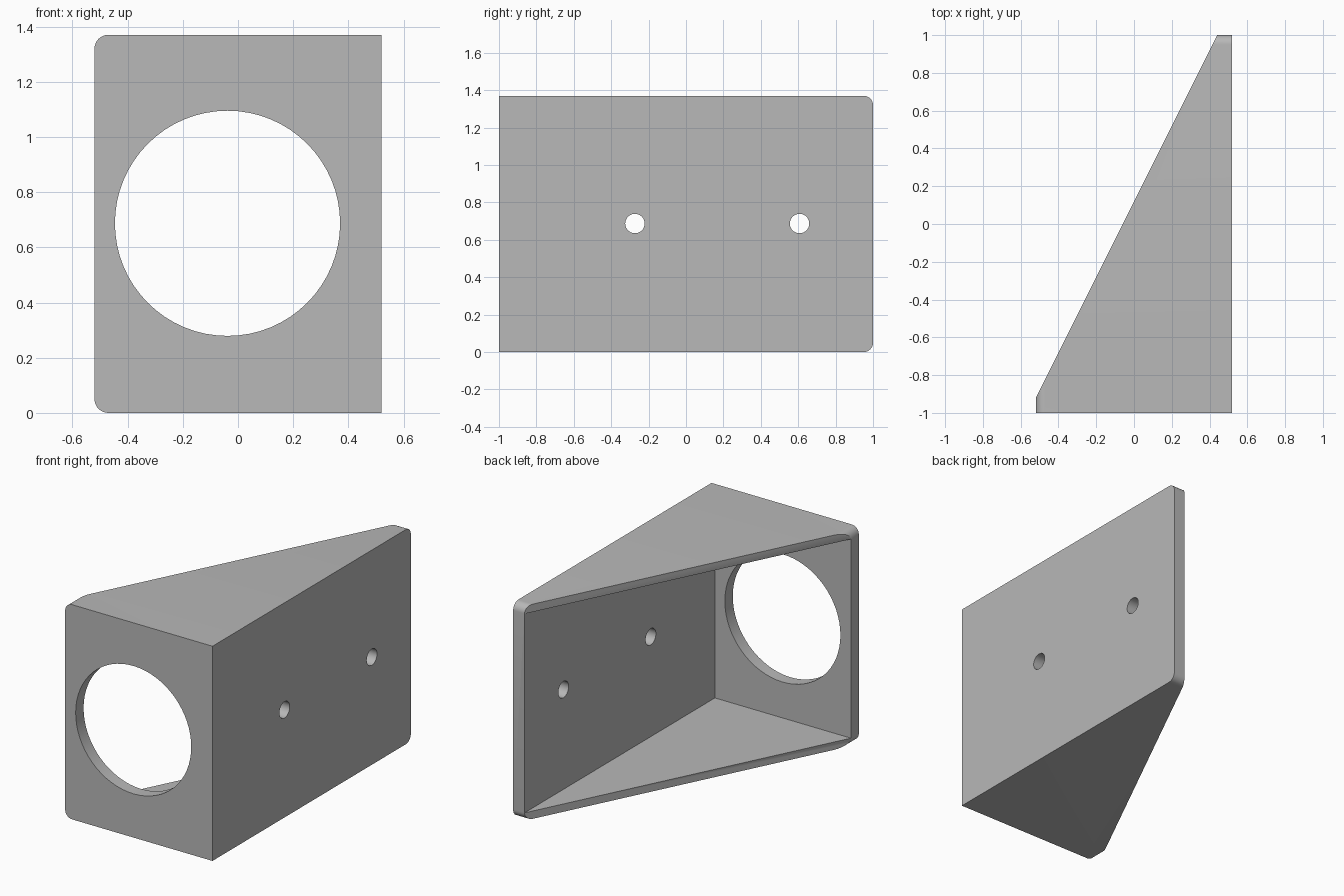
import bpy, bmesh, math
from mathutils import Matrix, Vector

cube = bpy.data.objects.get("Cube")
if cube:
    bpy.data.objects.remove(cube, do_unlink=True)

W, L, H = 0.52, 1.0, 1.37      # half width, half length, height
WALL, SIDE = 0.08, 0.05        # thick walls, thin top and bottom
ROUND = 0.05
MID = H / 2 + 0.002

grey = bpy.data.materials.new("plain grey")
grey.use_nodes = True
color = (0.48, 0.48, 0.48, 1)
grey.diffuse_color = color
grey.node_tree.nodes["Principled BSDF"].inputs["Base Color"].default_value = color


def make_object(name, bm):
    bmesh.ops.recalc_face_normals(bm, faces=bm.faces)
    mesh = bpy.data.meshes.new(name)
    bm.to_mesh(mesh)
    bm.free()
    mesh.materials.append(grey)
    obj = bpy.data.objects.new(name, mesh)
    bpy.context.collection.objects.link(obj)
    return obj


def prism(outline, z0, z1):
    bm = bmesh.new()
    face = bm.faces.new([bm.verts.new((x, y, z0)) for x, y in outline])
    top = bmesh.ops.extrude_face_region(bm, geom=[face])["geom"]
    verts = [v for v in top if isinstance(v, bmesh.types.BMVert)]
    bmesh.ops.translate(bm, verts=verts, vec=(0, 0, z1 - z0))
    return bm


def hole(name, center, radius, depth, axis, sides):
    bm = bmesh.new()
    turn = Vector(axis).to_track_quat('Z', 'Y').to_matrix().to_4x4()
    bmesh.ops.create_cone(bm, cap_ends=True, segments=sides, radius1=radius,
                          radius2=radius, depth=depth,
                          matrix=Matrix.Translation(center) @ turn)
    return make_object(name, bm)


# Wedge body with rounded corners on its two narrow ends
body = prism([(-W, -L), (W, -L), (W, L), (W - WALL, L), (-W, -L + WALL)], 0, H)
ends = []
for e in body.edges:
    a, b = (v.co for v in e.verts)
    level = abs(a.z - b.z) < 1e-4
    at_back = min(a.y, b.y) > L - 1e-4
    at_right = max(a.x, b.x) < -W + 1e-4
    if level and (at_back or at_right):
        ends.append(e)
bmesh.ops.bevel(body, geom=ends, offset=ROUND, segments=8, profile=0.5,
                affect='EDGES')
bracket = make_object("angled_bracket", body)

# Hollow interior, open along the slanted side
x, y = W - WALL, -L + WALL
cutters = [
    make_object("cavity_cutter",
                prism([(x, y), (x, 2), (-2, 2), (-2, y)], SIDE, H - SIDE)),
    hole("front_opening_cutter", (-0.038, -L + WALL / 2, MID), 0.408,
         0.14, (0, 1, 0), 64),
]
# Two screw holes through the mounting plate
for i, pos in enumerate((-0.273, 0.607)):
    cutters.append(hole(f"screw_hole_cutter_{i + 1}", (W - WALL / 2, pos, MID),
                        0.052, 0.14, (1, 0, 0), 32))

for cutter in cutters:
    cutter.hide_render = True
    cutter.hide_set(True)
    cut = bracket.modifiers.new(cutter.name, 'BOOLEAN')
    cut.operation = 'DIFFERENCE'
    cut.solver = 'EXACT'
    cut.object = cutter

# Apply the cuts, then remove the cutters
bpy.context.view_layer.update()
graph = bpy.context.evaluated_depsgraph_get()
result = bpy.data.meshes.new_from_object(bracket.evaluated_get(graph))
bracket.modifiers.clear()
bracket.data = result
for cutter in cutters:
    bpy.data.objects.remove(cutter, do_unlink=True)

bpy.ops.object.select_all(action='DESELECT')
bracket.select_set(True)
bpy.context.view_layer.objects.active = bracket
bpy.ops.object.shade_smooth_by_angle(angle=math.radians(30))
